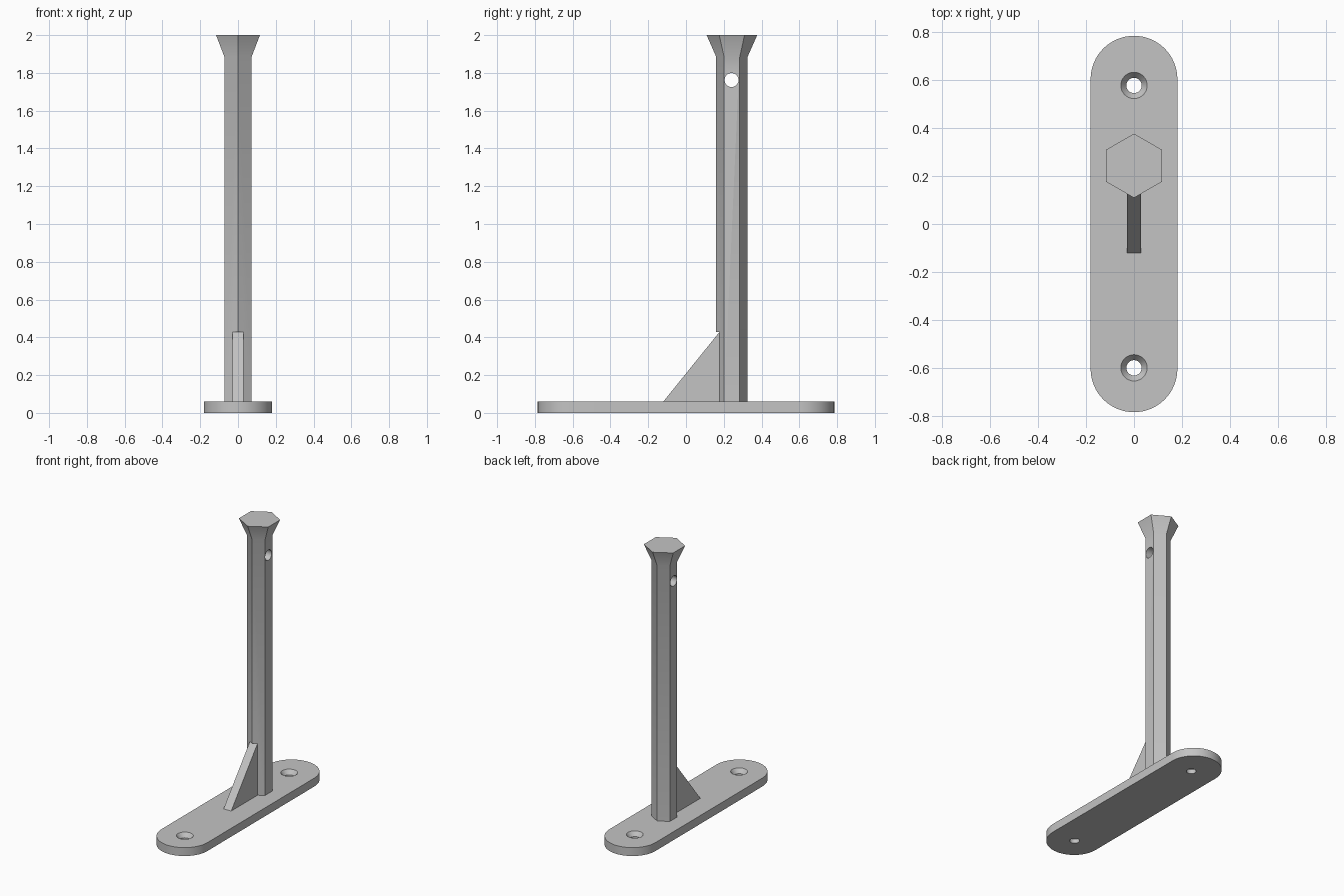
import bpy, bmesh
from math import pi, sin, cos, radians
from mathutils import Matrix

old = bpy.data.objects.get("Cube")
if old:
    bpy.data.objects.remove(old, do_unlink=True)

grey = bpy.data.materials.new("plain grey")
grey.use_nodes = True
colour = (0.55, 0.55, 0.55, 1)
grey.diffuse_color = colour
grey.node_tree.nodes["Principled BSDF"].inputs["Base Color"].default_value = colour

POST_Y = 0.243
PLATE_TOP = 0.06


def loft(name, rings):
    """Closed solid skinned through rings that share a point count."""
    bm = bmesh.new()
    loops = [[bm.verts.new(p) for p in ring] for ring in rings]
    n = len(loops[0])
    for a, b in zip(loops, loops[1:]):
        for i in range(n):
            j = (i + 1) % n
            bm.faces.new((a[i], a[j], b[j], b[i]))
    bm.faces.new(loops[0][::-1])
    bm.faces.new(loops[-1])
    bmesh.ops.recalc_face_normals(bm, faces=bm.faces)
    mesh = bpy.data.meshes.new(name)
    bm.to_mesh(mesh)
    bm.free()
    mesh.materials.append(grey)
    obj = bpy.data.objects.new(name, mesh)
    bpy.context.collection.objects.link(obj)
    return obj


def circle(r, y, z, n):
    return [(r * sin(2 * pi * i / n), y + r * cos(2 * pi * i / n), z) for i in range(n)]


def cut(target, cutter):
    """Subtract the cutter, then discard it."""
    mod = target.modifiers.new("cut", "BOOLEAN")
    mod.operation = "DIFFERENCE"
    mod.solver = "EXACT"
    mod.object = cutter
    bpy.context.view_layer.objects.active = target
    bpy.ops.object.modifier_apply(modifier=mod.name)
    bpy.data.objects.remove(cutter, do_unlink=True)


def box(name, x, y0, y1, z0, z1):
    return loft(name, [[(-x, y0, z), (x, y0, z), (x, y1, z), (-x, y1, z)] for z in (z0, z1)])


# Base plate with rounded ends
def stadium(z, r=0.181, half=0.604, n=32):
    ring = []
    for start, y in ((0, half), (pi, -half)):
        ring += [(r * cos(start + pi * i / n), y + r * sin(start + pi * i / n), z)
                 for i in range(n + 1)]
    return ring


plate = loft("base_plate", [stadium(0), stadium(PLATE_TOP)])

# Countersunk screw holes
for y in (0.578, -0.6):
    profile = ((0.032, -0.02), (0.032, 0.03), (0.055, PLATE_TOP), (0.055, 0.1))
    cut(plate, loft("screw_hole", [circle(r, y, z, 32) for r, z in profile]))

# Hexagonal post with flared head
post = loft("hexagonal_post", [circle(r, POST_Y, z, 6)
                               for r, z in ((0.083, PLATE_TOP), (0.083, 1.885), (0.134, 2.0))])

# Cross hole near the head
pin = loft("pin_hole", [circle(0.037, 0, z, 32) for z in (-0.2, 0.2)])
pin.data.transform(Matrix.Translation((0, 0.241, 1.762)) @ Matrix.Rotation(radians(90), 4, "Y"))
cut(post, pin)

# Slot in the post's front edge where the brace seats
BRACE_X, BRACE_BACK, BRACE_TOP = 0.03, 0.177, 0.428
cut(post, box("slot", BRACE_X, 0.1, BRACE_BACK, 0, BRACE_TOP))

# Triangular brace
triangle = ((-0.12, PLATE_TOP), (BRACE_BACK, PLATE_TOP), (BRACE_BACK, BRACE_TOP))
loft("triangular_brace", [[(x, y, z) for y, z in triangle] for x in (-BRACE_X, BRACE_X)])

# Smooth the rounded walls, keep edges sharp
for obj in (plate, post):
    bpy.ops.object.select_all(action="DESELECT")
    obj.select_set(True)
    bpy.context.view_layer.objects.active = obj
    bpy.ops.object.shade_smooth_by_angle(angle=radians(25))
